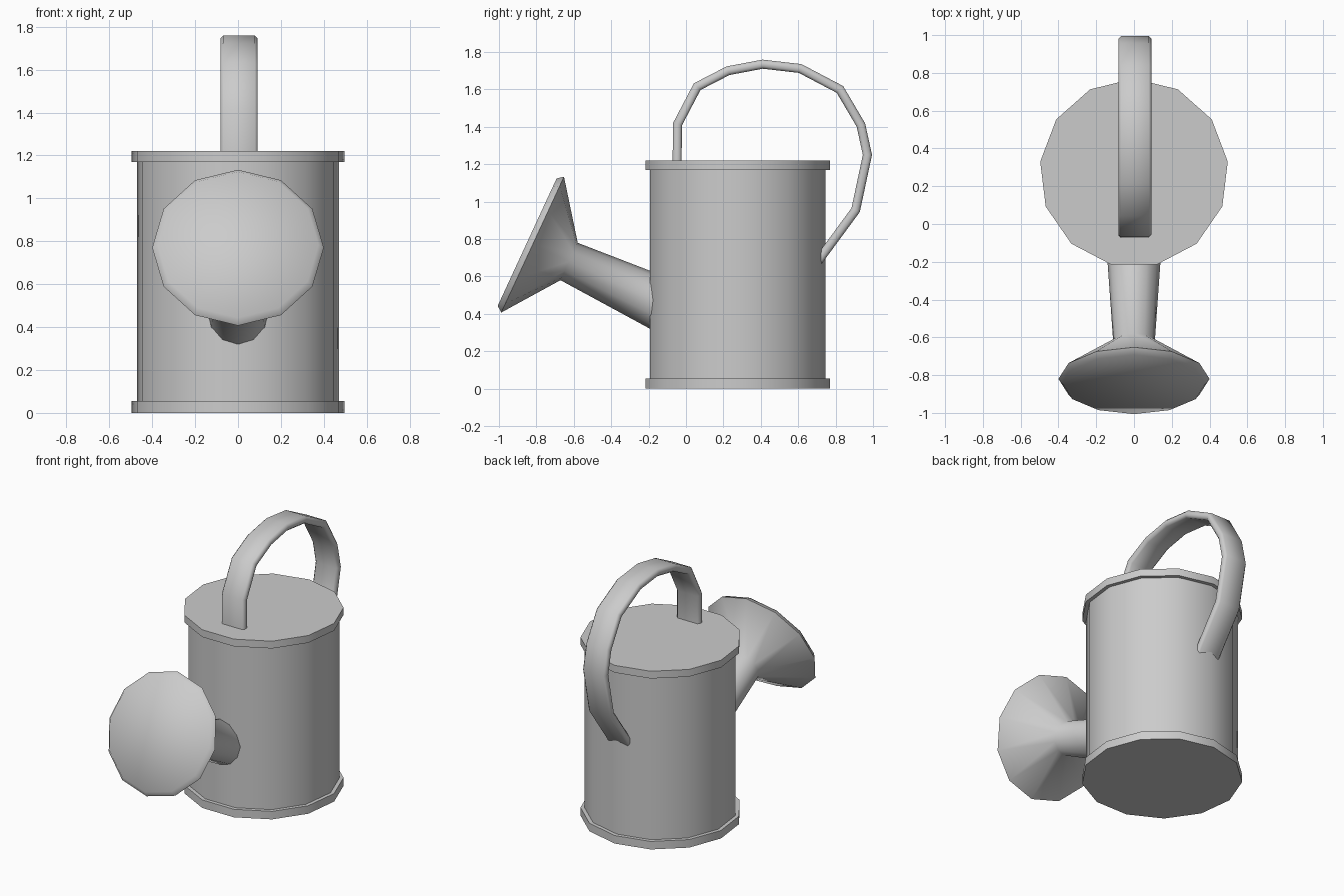
import bpy, bmesh, math
from mathutils import Vector

if "Cube" in bpy.data.objects:
    bpy.data.objects.remove(bpy.data.objects["Cube"], do_unlink=True)

metal = bpy.data.materials.new("grey_metal")
metal.use_nodes = True
GREY = (0.6, 0.6, 0.6, 1)
metal.diffuse_color = GREY
metal.node_tree.nodes["Principled BSDF"].inputs["Base Color"].default_value = GREY


def skin(name, rings, angle):
    """Join rings of points into a capped, shaded tube."""
    bm = bmesh.new()
    loops = [[bm.verts.new(p) for p in ring] for ring in rings]
    for a, b in zip(loops, loops[1:]):
        n = len(a)
        for i in range(n):
            j = (i + 1) % n
            bm.faces.new((a[i], a[j], b[j], b[i]))
    bm.faces.new(loops[0])
    bm.faces.new(loops[-1])
    bmesh.ops.recalc_face_normals(bm, faces=bm.faces)
    mesh = bpy.data.meshes.new(name)
    bm.to_mesh(mesh)
    bm.free()
    mesh.materials.append(metal)
    obj = bpy.data.objects.new(name, mesh)
    bpy.context.collection.objects.link(obj)
    bpy.ops.object.select_all(action='DESELECT')
    obj.select_set(True)
    bpy.context.view_layer.objects.active = obj
    bpy.ops.object.shade_smooth_by_angle(angle=math.radians(angle))
    return obj


def circle(center, u, v, r, n):
    """Ring of n points whose first point lies along v."""
    return [center + r * (math.sin(t) * u + math.cos(t) * v)
            for t in (math.tau * i / n for i in range(n))]


X, Y = Vector((1, 0, 0)), Vector((0, 1, 0))


# Can: body with a rim at each end
def drum(name, r, z0, z1):
    skin(name, [circle(Vector((0, 0.27, z)), X, Y, r, 13) for z in (z0, z1)], 35)


drum("can_body", 0.475, 0.01, 1.21)
drum("bottom_rim", 0.5, 0, 0.055)
drum("top_rim", 0.5, 1.17, 1.22)

# Spout and rose: one profile of (distance along axis, radius)
tilt = math.radians(24.8)
axis = Vector((0, -math.cos(tilt), math.sin(tilt)))
up = Vector((0, math.sin(tilt), math.cos(tilt)))
neck = Vector((0, -0.625, 0.68))
profile = [(-0.56, 0.146), (0, 0.11), (0.215, 0.4), (0.247, 0.375)]
skin("spout_and_rose",
     [circle(neck + axis * s, X, up, r, 12) for s, r in profile], 65)

# Handle: chamfered strap swept along an arch of (y, z) points
path = [Vector((0, y, z)) for y, z in (
    (-0.048, 1.19), (-0.045, 1.415), (0.06, 1.615), (0.225, 1.7),
    (0.41, 1.735), (0.61, 1.712), (0.823, 1.6), (0.935, 1.41),
    (0.97, 1.25), (0.907, 0.955), (0.69, 0.66))]
W, T, C = 0.087, 0.024, 0.013
section = [(W, T - C), (W - C, T), (C - W, T), (-W, T - C),
           (-W, C - T), (C - W, -T), (W - C, -T), (W, C - T)]
rings = []
for i, p in enumerate(path):
    before = (p - path[max(i - 1, 0)]).normalized()
    after = (path[min(i + 1, len(path) - 1)] - p).normalized()
    tangent = (before + after).normalized()
    normal = X.cross(tangent)
    miter = 1 / max(tangent.dot(after), tangent.dot(before))
    rings.append([p + X * (a + 0.005) + normal * b * miter for a, b in section])
skin("handle", rings, 60)
